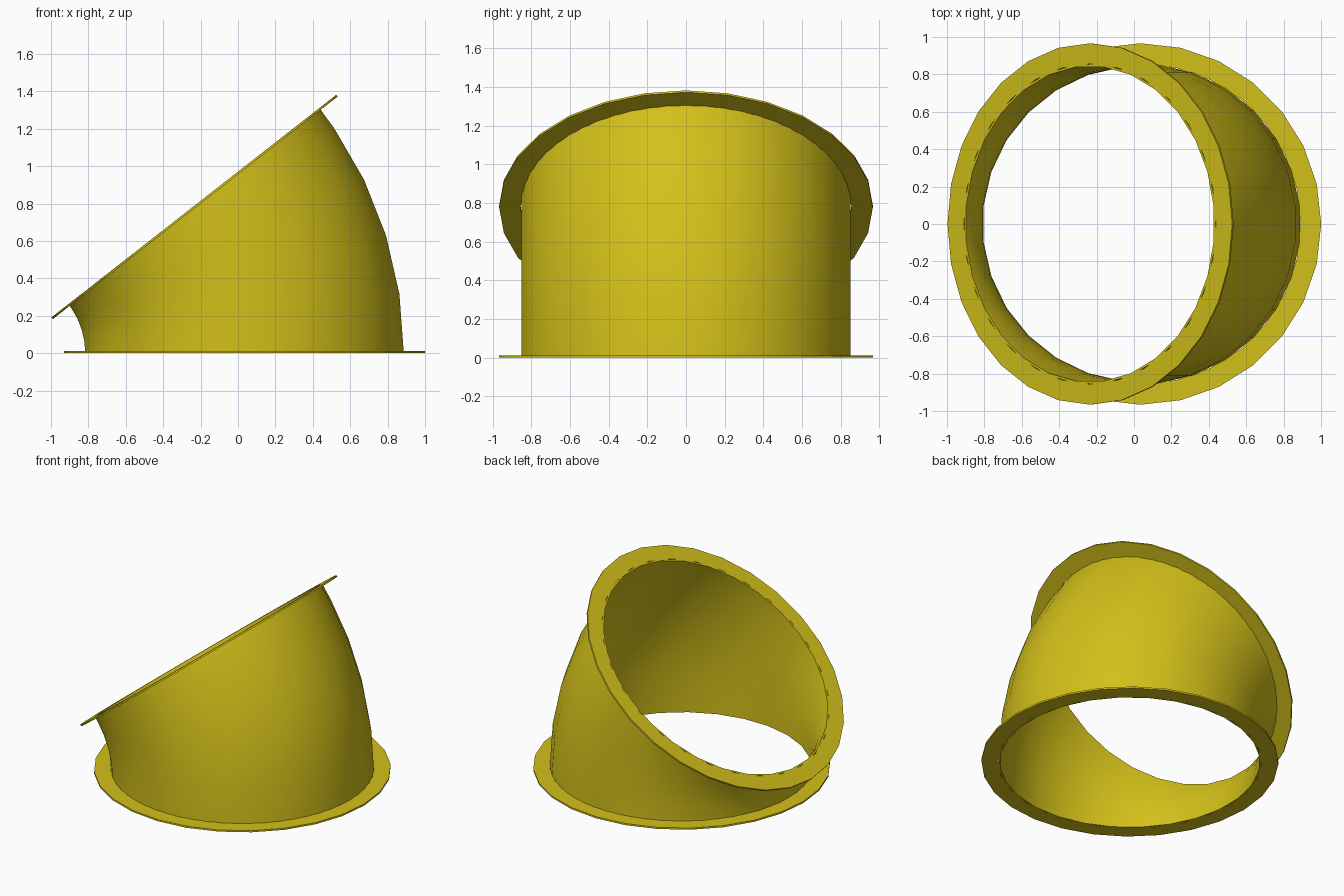
import bpy, bmesh
from math import radians, sin, cos, pi
from mathutils import Matrix, Vector

if "Cube" in bpy.data.objects:
    bpy.data.objects.remove(bpy.data.objects["Cube"])

SIDES = 28
PIVOT_X, BEND_R, BEND = -1.243, 1.278, 38.0   # bend axis, centreline radius, angle
WALL = 0.012

mat = bpy.data.materials.new("yellow_paint")
mat.diffuse_color = (0.65, 0.53, 0.01, 1)
mat.use_nodes = True
mat.node_tree.nodes["Principled BSDF"].inputs["Base Color"].default_value = mat.diffuse_color


def station(deg, lift=0.0):
    """Cross-section frame at an angle along the bend, moved along the pipe axis by lift."""
    swing = Matrix.Translation((PIVOT_X, 0, 0)) @ Matrix.Rotation(-radians(deg), 4, 'Y')
    return swing @ Matrix.Translation((BEND_R, 0, lift))


def hollow_sweep(name, frames, r_out, r_in, phase=0.0, smooth=False):
    """Closed hollow tube: outer wall along the frames, then back along the inner wall."""
    bm = bmesh.new()
    loops = []
    for m, r in [(f, r_out) for f in frames] + [(f, r_in) for f in reversed(frames)]:
        angles = [2 * pi * (i + phase) / SIDES for i in range(SIDES)]
        loops.append([bm.verts.new(m @ Vector((r * cos(a), r * sin(a), 0))) for a in angles])
    for k, a in enumerate(loops):
        b = loops[(k + 1) % len(loops)]
        for i in range(SIDES):
            j = (i + 1) % SIDES
            bm.faces.new((a[i], a[j], b[j], b[i]))
    bmesh.ops.recalc_face_normals(bm, faces=bm.faces)
    me = bpy.data.meshes.new(name)
    bm.to_mesh(me)
    bm.free()
    ob = bpy.data.objects.new(name, me)
    bpy.context.collection.objects.link(ob)
    me.materials.append(mat)
    if smooth:
        bpy.ops.object.select_all(action='DESELECT')
        ob.select_set(True)
        bpy.context.view_layer.objects.active = ob
        bpy.ops.object.shade_smooth_by_angle(angle=radians(35))


# Bent duct wall
bend_steps = [0, 8.6, 17.2, 25.8, 34.4, BEND]
hollow_sweep("elbow_wall", [station(d) for d in bend_steps],
             0.857, 0.857 - WALL, phase=0.5, smooth=True)

# Flat flange rings at both ends
hollow_sweep("base_flange", [station(0), station(0, WALL)], 0.966, 0.856)
hollow_sweep("top_flange", [station(BEND, -WALL), station(BEND)], 0.966, 0.856)
